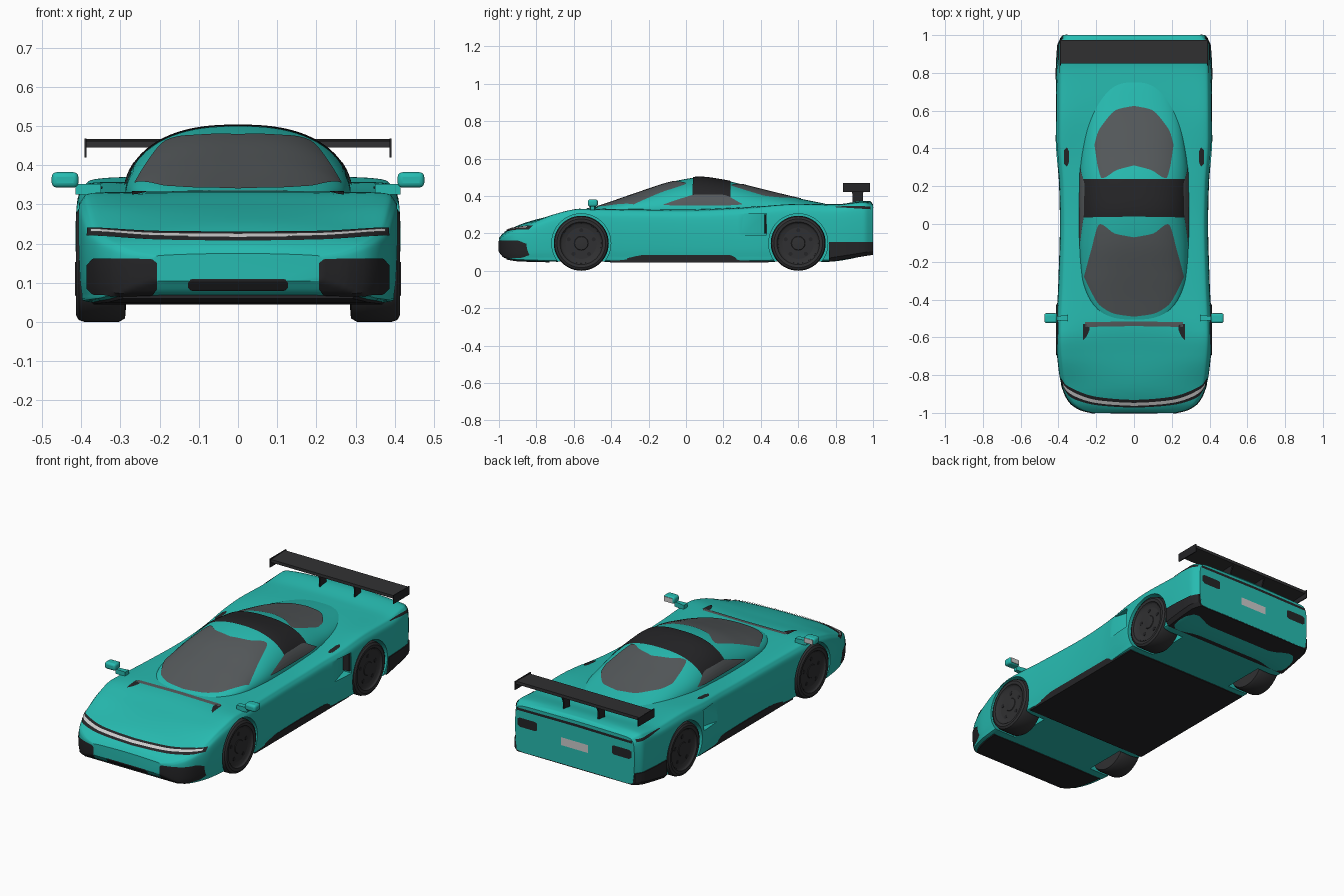
import bpy, bmesh, math
from mathutils import Vector
from mathutils.bvhtree import BVHTree

if "Cube" in bpy.data.objects:
    bpy.data.objects.remove(bpy.data.objects["Cube"])

def material(name, c):
    m = bpy.data.materials.new(name)
    m.diffuse_color = (*c, 1)
    m.use_nodes = True
    m.node_tree.nodes["Principled BSDF"].inputs["Base Color"].default_value = m.diffuse_color
    return m

TEAL = material("teal_paint", (0.02, 0.50, 0.44))
DARK = material("dark_trim", (0.018, 0.018, 0.02))
RUBBER = material("rubber", (0.03, 0.03, 0.032))
GLASS = material("tinted_glass", (0.09, 0.10, 0.105))
LIGHT = material("light_grey", (0.7, 0.7, 0.68))

def make(name, verts, faces, mat, out=None, angle=30):
    bm = bmesh.new()
    vs = [bm.verts.new(v) for v in verts]
    for f in faces:
        bm.faces.new([vs[i] for i in f])
    bmesh.ops.remove_doubles(bm, verts=bm.verts, dist=1e-5)
    bmesh.ops.recalc_face_normals(bm, faces=bm.faces)
    if out is not None and sum((f.normal.dot(out) for f in bm.faces)) < 0:
        bmesh.ops.reverse_faces(bm, faces=bm.faces)
    me = bpy.data.meshes.new(name)
    bm.to_mesh(me)
    bm.free()
    me.materials.append(mat)
    ob = bpy.data.objects.new(name, me)
    bpy.context.collection.objects.link(ob)
    smooth(ob, angle)
    return ob

def smooth(ob, angle=30):
    bpy.ops.object.select_all(action='DESELECT')
    ob.select_set(True)
    bpy.context.view_layer.objects.active = ob
    bpy.ops.object.shade_smooth_by_angle(angle=math.radians(angle))

def curve(keys, t):
    """Overshoot-free cubic through (position, value) keys."""
    if t <= keys[0][0]: return keys[0][1]
    if t >= keys[-1][0]: return keys[-1][1]
    d = [(b[1] - a[1]) / (b[0] - a[0]) for a, b in zip(keys, keys[1:])]
    def slope(i):
        if i == 0: return d[0]
        if i == len(d): return d[-1]
        return 0 if d[i-1] * d[i] <= 0 else 2 * d[i-1] * d[i] / (d[i-1] + d[i])
    i = max(k for k in range(len(d)) if keys[k][0] <= t)
    h = keys[i+1][0] - keys[i][0]
    s = (t - keys[i][0]) / h
    return ((2*s**3 - 3*s*s + 1) * keys[i][1] + (s**3 - 2*s*s + s) * h * slope(i)
            + (3*s*s - 2*s**3) * keys[i+1][1] + (s**3 - s*s) * h * slope(i+1))

def loft(name, rings, mat, angle=30):
    n = len(rings[0])
    faces = [[k*n + i, k*n + (i+1) % n, (k+1)*n + (i+1) % n, (k+1)*n + i]
             for k in range(len(rings) - 1) for i in range(n)]
    faces += [list(range(n)), [(len(rings)-1)*n + i for i in range(n)]]
    return make(name, [p for r in rings for p in r], faces, mat, angle=angle)

def prism(name, pts, z0, z1, mat):
    return loft(name, [[(x, y, z) for x, y in pts] for z in (z0, z1)], mat)

def box(name, x, y, z, mat, bevel=0):
    ob = prism(name, [(x[0], y[0]), (x[1], y[0]), (x[1], y[1]), (x[0], y[1])], z[0], z[1], mat)
    if bevel:
        m = ob.modifiers.new("bevel", 'BEVEL')
        m.width, m.segments = bevel, 3
    return ob

# main body: cross-sections swept along y
W = [(-1, .22), (-.985, .28), (-.95, .335), (-.9, .366), (-.8, .395), (-.6, .412), (-.3, .4),
     (0, .392), (.2, .396), (.45, .414), (.8, .411), (.95, .402), (1, .375)]
TOP = [(-1, .175), (-.98, .198), (-.93, .228), (-.85, .26), (-.7, .298), (-.5, .333), (0, .335),
       (.4, .345), (.7, .357), (.82, .357), (.95, .374), (.985, .372), (1, .355)]
SHOULDER = [(-1, .17), (-.95, .205), (-.85, .243), (-.7, .303), (-.57, .33), (-.35, .326), (0, .323),
            (.3, .335), (.6, .356), (.8, .352), (.95, .366), (1, .35)]
BOTTOM = [(-1, .105), (-.97, .072), (-.9, .057), (-.7, .05), (.75, .05), (1, .09)]

def body_ring(y):
    w, zt, zs, zb = (curve(k, y) for k in (W, TOP, SHOULDER, BOTTOM))
    f = zs - zb
    half = [(0, zb), (.5*w, zb), (.92*w, zb), (.98*w, zb + .1*f), (w, zb + .45*f), (.995*w, zb + .8*f),
            (.965*w, zb + .94*f), (.88*w, zs), (.5*w, zt - .3*(zt - zs)), (0, zt)]
    ext = [Vector((-half[1][0], half[1][1]))] + [Vector(p) for p in half] + [Vector((-half[-2][0], half[-2][1]))]
    pts = []
    for i in range(1, len(ext) - 2):
        a, b, c, d = ext[i-1:i+3]
        for s in [k / 5 for k in range(5)]:
            q = .5 * (2*b + (c - a)*s + (2*a - 5*b + 4*c - d)*s*s + (3*b - a - 3*c + d)*s**3)
            pts.append((max(q.x, 0), y, q.y))
    pts.append((0, y, zt))
    return pts + [(-x, yy, z) for x, yy, z in pts[-2:0:-1]]

body = loft("body_shell", [body_ring(-math.cos(math.pi * i / 90)) for i in range(91)], TEAL)

# cabin canopy
ROOF = [(-.52, .328), (-.4, .368), (-.25, .42), (-.1, .469), (0, .491), (.07, .5), (.2, .484),
        (.4, .436), (.6, .388), (.75, .357), (.86, .33)]
CABIN = [(-.52, .1), (-.46, .19), (-.38, .245), (-.28, .275), (-.1, .288), (.25, .287),
         (.45, .265), (.6, .23), (.78, .15), (.86, .1)]

def cabin_ring(y):
    c, h = curve(CABIN, y), curve(ROOF, y) - .325
    arc = [math.cos(math.pi * k / 40) for k in range(41)]
    return ([(c, y, .29)] + [(c*u, y, .325 + h * math.sqrt(max(0, 1 - abs(u)**2.5))) for u in arc]
            + [(-c, y, .29)])

cabin = loft("cabin_canopy", [cabin_ring(-.52 + 1.38 * i / 60) for i in range(61)], TEAL)
trees = []
for ob in (body, cabin):
    trees.append(BVHTree.FromPolygons([v.co for v in ob.data.vertices], [p.vertices for p in ob.data.polygons]))

def patch(name, keys, axis, mat, side=0, off=.003, nu=40, nv=14):
    """Panel given by (u, low, high) keys, projected on the car from top, left/right, front or back."""
    lo, hi = [(k[0], k[1]) for k in keys], [(k[0], k[2]) for k in keys]
    place = {"top": lambda u, v: (Vector((u, v, 2)), Vector((0, 0, -1))),
             "front": lambda u, v: (Vector((u, -2, v)), Vector((0, 1, 0))),
             "back": lambda u, v: (Vector((u, 2, v)), Vector((0, -1, 0))),
             "side": lambda u, v: (Vector((2*side, u, v)), Vector((-side, 0, 0)))}[axis]
    a, b = keys[0][0], keys[-1][0]
    if side == 0: a = -b
    verts = []
    for i in range(nu + 1):
        u = a + (b - a) * i / nu
        k = abs(u) if side == 0 else u
        for j in range(nv + 1):
            v = curve(lo, k) + (curve(hi, k) - curve(lo, k)) * j / nv
            o, d = place(u * side if side and axis != "side" else u, v)
            hits = [h for h in (t.ray_cast(o, d) for t in trees) if h[0]]
            if hits:
                h = min(hits, key=lambda q: q[3])
                last = h[3]
            else:
                h = trees[0].find_nearest(o + d * last)
            n = h[1] if h[1].dot(d) < 0 else -h[1]
            verts.append(h[0] + n * off)
    m = nv + 1
    faces = [[i*m + j, (i+1)*m + j, (i+1)*m + j + 1, i*m + j + 1] for i in range(nu) for j in range(nv)]
    return make(name, verts, faces, mat, out=-d)

# glazing and roof band
patch("windscreen", [(0, -.49, -.07), (.1, -.475, -.05), (.18, -.43, 0), (.23, -.35, -.155), (.262, -.28, -.275)], "top", GLASS, nu=60, nv=24)
patch("rear_window", [(0, .31, .625), (.09, .285, .605), (.17, .242, .52), (.19, .3, .485), (.207, .41, .425)], "top", GLASS, nu=60, nv=20)
patch("roof_band", [(0, .04, .237), (.272, .035, .237)], "top", DARK, off=.004, nu=80)

# cowl, front lights and grille
patch("cowl_vent", [(0, -.54, -.515), (.26, -.545, -.52)], "top", GLASS, nv=4)
patch("light_bar_surround", [(0, .205, .228), (.2, .208, .23), (.383, .22, .24)], "front", DARK, nv=5)
patch("light_bar", [(0, .212, .221), (.2, .215, .223), (.372, .227, .234)], "front", LIGHT, off=.006, nv=3)
patch("lower_grille", [(0, .081, .11), (.118, .081, .11), (.128, .09, .101)], "front", DARK)

# rear light strip and number plate blank
patch("tail_strip", [(0, .325, .34), (.362, .322, .336)], "back", DARK, nv=4)
patch("plate_blank", [(0, .195, .24), (.085, .195, .24)], "back", LIGHT, nv=4)

for s, tag in ((1, "right"), (-1, "left")):
    patch(tag + "_side_window", [(-.12, .35, .353), (-.02, .348, .386), (.06, .348, .405), (.19, .348, .404), (.3, .352, .356)], "side", GLASS, s, off=.005)
    patch(tag + "_cowl_end", [(.235, -.56, -.535), (.255, -.6, -.53), (.27, -.615, -.53)], "top", DARK, s, nu=8, nv=6)
    patch(tag + "_front_intake", [(.207, .085, .15), (.22, .07, .16), (.3, .068, .162), (.365, .07, .162), (.383, .085, .145)], "front", DARK, s)
    patch(tag + "_tail_lamp", [(.235, .237, .275), (.25, .23, .282), (.34, .23, .282), (.358, .24, .275)], "back", DARK, s, nv=5)
    patch(tag + "_tail_side_slot", [(.8, .338, .342), (.9, .333, .345), (.985, .328, .342)], "side", DARK, s, nv=4)
    patch(tag + "_shoulder_scoop", [(.345, .325, .385), (.355, .305, .405), (.37, .32, .39)], "top", DARK, s, nu=8, nv=6)

# wheel arches and side intakes cut from the body
def lathe(name, profile, y, z, s, mat, n=48):
    verts = [(s*x, y + r*math.cos(a), z + r*math.sin(a)) for r, x in profile
             for a in [2*math.pi*k/n for k in range(n)]]
    faces = [[i*n + k, i*n + (k+1) % n, (i+1)*n + (k+1) % n, (i+1)*n + k]
             for i in range(len(profile) - 1) for k in range(n)]
    faces += [list(range(n)), [(len(profile)-1)*n + k for k in range(n)]]
    return make(name, verts, faces, mat)

cutters = []
for s in (1, -1):
    for y in (-.56, .6):
        cutters.append(lathe("arch_cutter", [(.158, .265), (.158, .5)], y, .147, s, TEAL))
    cutters.append(prism("intake_cutter", [(s*.43, .2), (s*.365, .43), (s*.43, .43)], .19, .305, TEAL))
for c in cutters:
    m = body.modifiers.new("cut", 'BOOLEAN')
    m.operation, m.object, m.solver = 'DIFFERENCE', c, 'EXACT'
    bpy.context.view_layer.objects.active = body
    bpy.ops.object.modifier_apply(modifier=m.name)
for c in cutters:
    bpy.data.objects.remove(c)
smooth(body)

# wheels, side details and mirrors
for s, tag in ((1, "right"), (-1, "left")):
    for y, end in ((-.56, "front"), (.6, "rear")):
        name = f"{end}_{tag}"
        lathe(name + "_tyre", [(.1, .285), (.138, .288), (.147, .305), (.147, .39), (.142, .406),
                               (.13, .413), (.114, .411), (.108, .402), (.1, .397)], y, .147, s, RUBBER)
        lathe(name + "_rim", [(.109, .38), (.107, .403), (.098, .398), (.04, .394), (.035, .4), (.012, .402)], y, .147, s, RUBBER)
        for k in range(5):
            a = math.pi/2 + k * 2*math.pi/5
            lathe(f"{name}_rim_hole_{k}", [(.011, .39), (.011, .3985)], y + .07*math.cos(a), .147 + .07*math.sin(a), s, DARK, 12)
    prism(tag + "_intake_mouth", [(s*.362, .418), (s*.402, .422), (s*.408, .434), (s*.362, .434)], .2, .302, DARK)
    box(tag + "_mirror", sorted((s*.407, s*.475)), (-.525, -.472), (.343, .382), TEAL, .012)
    box(tag + "_mirror_glass", sorted((s*.415, s*.467)), (-.473, -.47), (.349, .376), LIGHT)
    prism(tag + "_mirror_stalk", [(s*.35, -.515), (s*.415, -.51), (s*.415, -.49), (s*.35, -.48)], .325, .352, TEAL)
    # wing end plates and struts
    box(tag + "_wing_end_plate", sorted((s*.386, s*.391)), (.84, .985), (.42, .468), DARK)
    loft(tag + "_wing_strut", [[(s*(.11 + dx), y, z) for dx, y in ((-.004, a), (.004, a), (.004, b), (-.004, b))]
                              for z, a, b in ((.355, .89, .945), (.41, .89, .945), (.45, .875, .96))], DARK)

# rear wing blade
loft("rear_wing", [[(x, .85, .445), (x, .975, .45), (x, .975, .467), (x, .85, .462)] for x in (-.388, .388)], RUBBER)

# dark floor, front lip and rear diffuser
box("floor_panel", (-.391, .391), (-.405, .44), (.045, .085), DARK)
def skirt(name, ys, z0, z1, grow):
    rings = []
    for y in ys:
        w = curve(W, y) + grow
        b = curve(z0, y)
        rings.append([(-w*.96, y, b), (w*.96, y, b), (w, y, b + .02), (w, y, z1), (-w, y, z1), (-w, y, b + .02)])
    loft(name, rings, DARK)
skirt("front_lip", [-.96, -.93, -.9, -.85, -.8, -.73], [(-.96, .06), (-.9, .05), (-.73, .045)], .075, -.02)
skirt("rear_diffuser", [.765, .8, .85, .9, .95, .98, .999], [(.765, .048), (.999, .085)], .153, .004)
